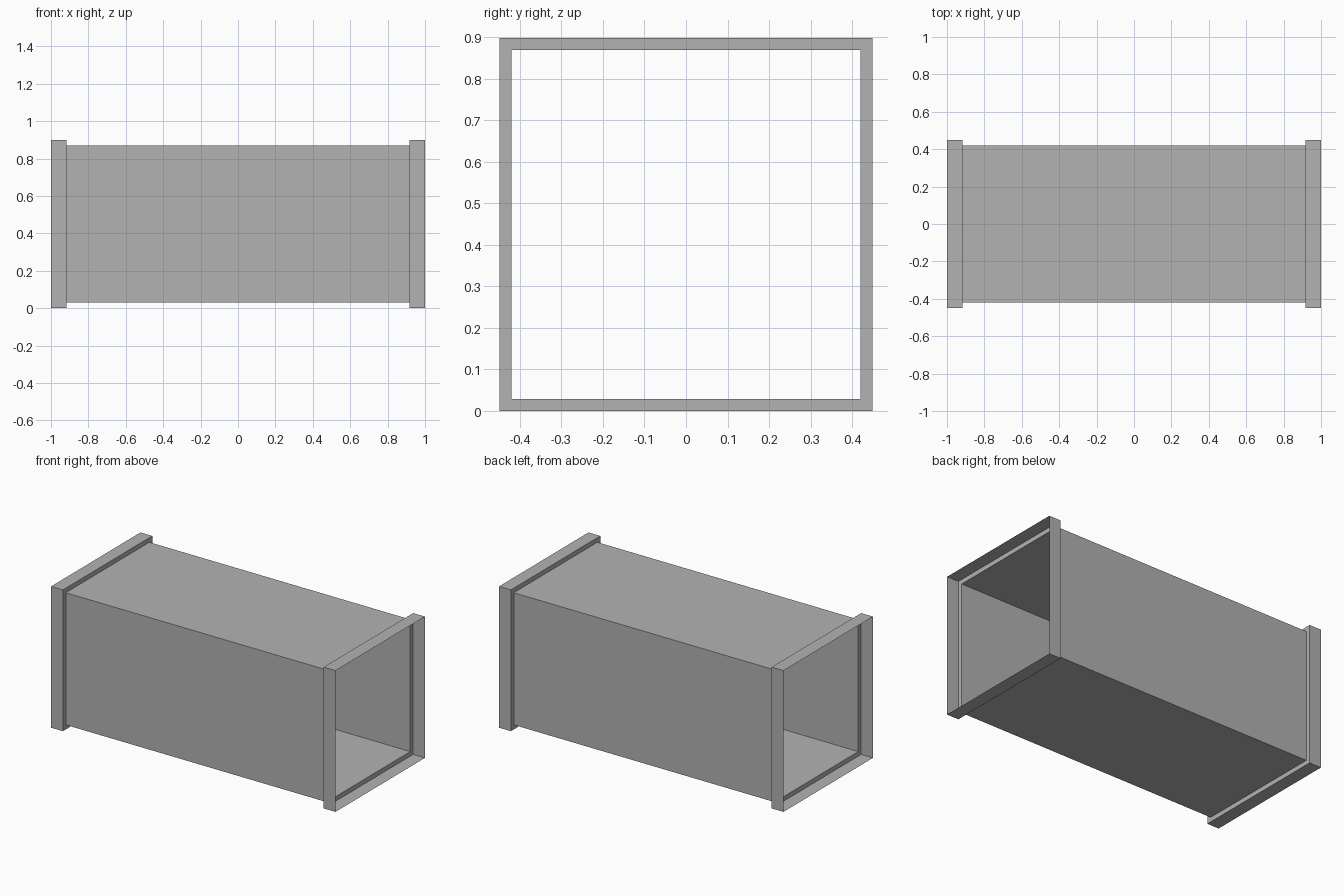
import bpy
import bmesh

cube = bpy.data.objects.get("Cube")
if cube:
    bpy.data.objects.remove(cube, do_unlink=True)

GREY = (0.448, 0.448, 0.448, 1.0)
COLLAR, TUBE = 0.449, 0.42      # half widths of the square sections
END, STEP = 1.0, 0.917          # collar outer end and inner shoulder along x
MID_Z = COLLAR

metal = bpy.data.materials.new("plain_grey")
metal.use_nodes = True
metal.diffuse_color = GREY
metal.node_tree.nodes["Principled BSDF"].inputs["Base Color"].default_value = GREY


def square_sheet(name, stations):
    """Thin square sleeve skinned through (x, half width) stations."""
    bm = bmesh.new()
    rings = []
    for x, half in stations:
        corners = ((-1, -1), (1, -1), (1, 1), (-1, 1))
        rings.append([bm.verts.new((x, a * half, MID_Z + b * half))
                      for a, b in corners])
    for r0, r1 in zip(rings, rings[1:]):
        for i in range(4):
            j = (i + 1) % 4
            bm.faces.new((r0[j], r0[i], r1[i], r1[j]))
    # Point all faces outwards
    bmesh.ops.recalc_face_normals(bm, faces=bm.faces)
    if sum(f.normal.z * (f.calc_center_median().z - MID_Z) for f in bm.faces) < 0:
        bmesh.ops.reverse_faces(bm, faces=bm.faces)
    mesh = bpy.data.meshes.new(name)
    bm.to_mesh(mesh)
    bm.free()
    mesh.materials.append(metal)
    obj = bpy.data.objects.new(name, mesh)
    bpy.context.collection.objects.link(obj)
    return obj


# Open square duct
square_sheet("duct_body", [(-STEP, TUBE), (STEP, TUBE)])

# Wider collar with a shoulder at each end
for side, name in ((1, "left_collar"), (-1, "right_collar")):
    square_sheet(name, [(side * STEP, TUBE), (side * STEP, COLLAR),
                        (side * END, COLLAR)])
